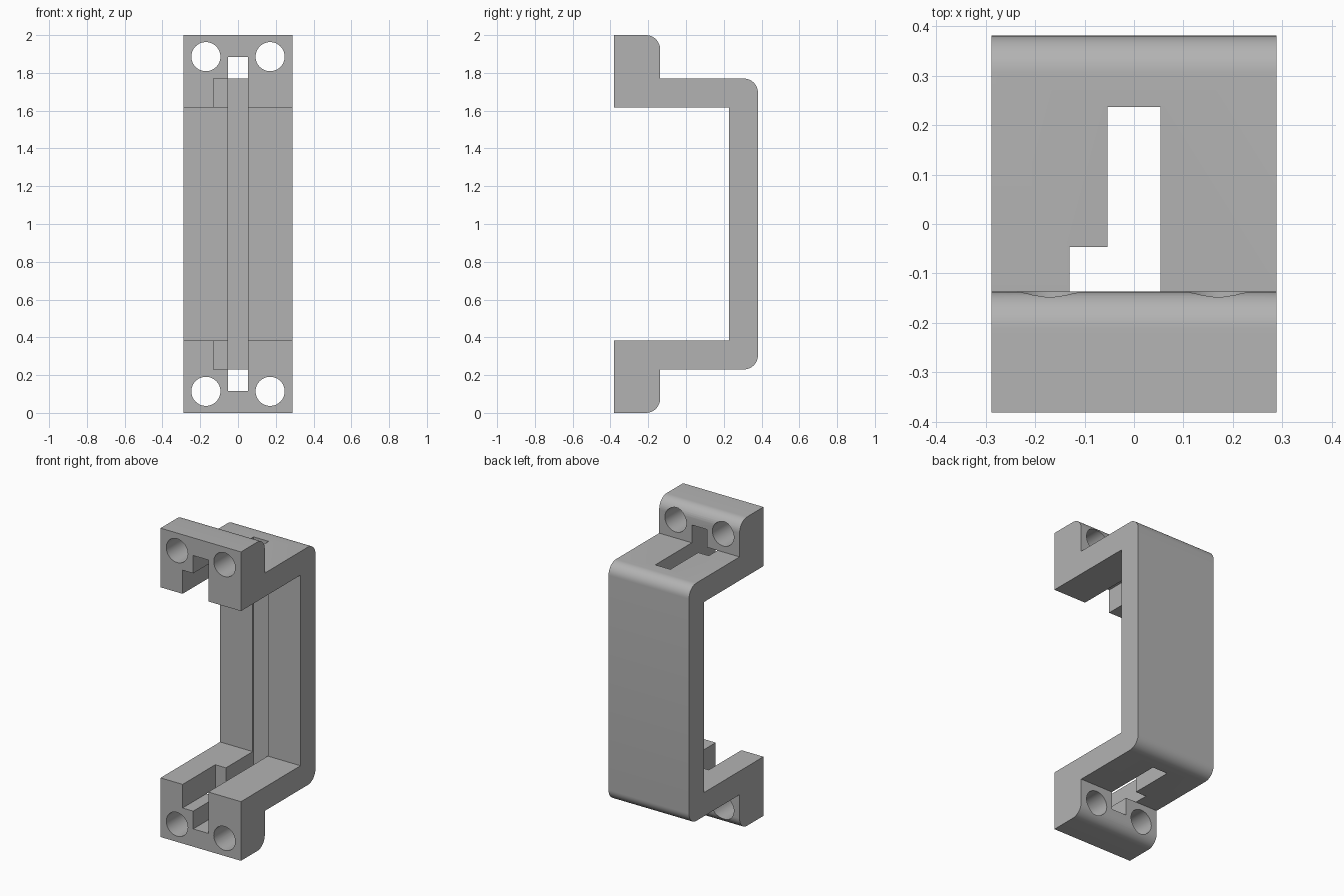
import bpy, bmesh, math
from mathutils import Matrix, Vector

cube = bpy.data.objects.get("Cube")
if cube:
    bpy.data.objects.remove(cube, do_unlink=True)

HALF_W, HALF_D, MID = 0.288, 0.381, 1.0
FLANGE_BACK, PLATE_FRONT = -0.137, 0.228
ARM_IN, ARM_OUT = 0.617, 0.77      # arm heights measured from the middle
FILLET, HOLE_R = 0.075, 0.077

grey = bpy.data.materials.new("plain grey")
grey.use_nodes = True
colour = (0.45, 0.45, 0.45, 1)
grey.diffuse_color = colour
grey.node_tree.nodes["Principled BSDF"].inputs["Base Color"].default_value = colour


def add_object(name, bm):
    bmesh.ops.recalc_face_normals(bm, faces=bm.faces)
    mesh = bpy.data.meshes.new(name)
    bm.to_mesh(mesh)
    bm.free()
    mesh.materials.append(grey)
    obj = bpy.data.objects.new(name, mesh)
    bpy.context.collection.objects.link(obj)
    return obj


def arc(cy, cz, start):
    """Quarter-round corner, turning clockwise from the start angle."""
    return [(cy + FILLET * math.cos(math.radians(start - a)),
             cz + FILLET * math.sin(math.radians(start - a)))
            for a in range(0, 91, 9)]


def box(name, x, y, z):
    bm = bmesh.new()
    bmesh.ops.create_cube(bm, size=1)
    for v in bm.verts:
        v.co = Vector([(r[0] + r[1]) / 2 + c * (r[1] - r[0])
                       for c, r in zip(v.co, (x, y, z))])
    return add_object(name, bm)


def hole(name, x, z):
    bm = bmesh.new()
    bmesh.ops.create_cone(bm, cap_ends=True, segments=48, radius1=HOLE_R,
                          radius2=HOLE_R, depth=0.5,
                          matrix=Matrix.Translation((x, -0.3, z))
                          @ Matrix.Rotation(math.pi / 2, 4, 'X'))
    return add_object(name, bm)


# Bracket side profile: upper half, then mirrored for the lower half
upper = [(PLATE_FRONT, ARM_IN), (-HALF_D, ARM_IN), (-HALF_D, MID)]
upper += arc(FLANGE_BACK - FILLET, MID - FILLET, 90)
upper += [(FLANGE_BACK, ARM_OUT)]
upper += arc(HALF_D - FILLET, ARM_OUT - FILLET, 90)
profile = upper + [(y, -z) for y, z in reversed(upper)]

bm = bmesh.new()
face = bm.faces.new([bm.verts.new((-HALF_W, y, MID + z)) for y, z in profile])
extruded = bmesh.ops.extrude_face_region(bm, geom=[face])["geom"]
bmesh.ops.translate(bm, vec=(2 * HALF_W, 0, 0),
                    verts=[g for g in extruded if isinstance(g, bmesh.types.BMVert)])
bracket = add_object("bracket", bm)

# Long narrow slot, also leaving a shallow groove down the back plate
cutters = [box("slot_cutter", (-0.054, 0.054), (-0.5, 0.237), (0.115, 1.885))]
for side in (-1, 1):
    # Wider step of the slot through each arm
    heights = sorted((MID + side * 0.55, MID + side * ARM_OUT))
    cutters.append(box("step_cutter", (-0.13, 0.0), (-0.5, -0.047), heights))
    # Screw holes in each flange
    for x in (-0.17, 0.17):
        cutters.append(hole("hole_cutter", x, MID + side * 0.886))

bpy.context.view_layer.objects.active = bracket
for cutter in cutters:
    cutter.hide_render = True
    mod = bracket.modifiers.new("cut", 'BOOLEAN')
    mod.operation, mod.solver, mod.object = 'DIFFERENCE', 'EXACT', cutter
    bpy.ops.object.modifier_apply(modifier=mod.name)
for cutter in cutters:
    bpy.data.objects.remove(cutter, do_unlink=True)

bpy.ops.object.select_all(action='DESELECT')
bracket.select_set(True)
bpy.ops.object.shade_smooth_by_angle(angle=math.radians(30))
